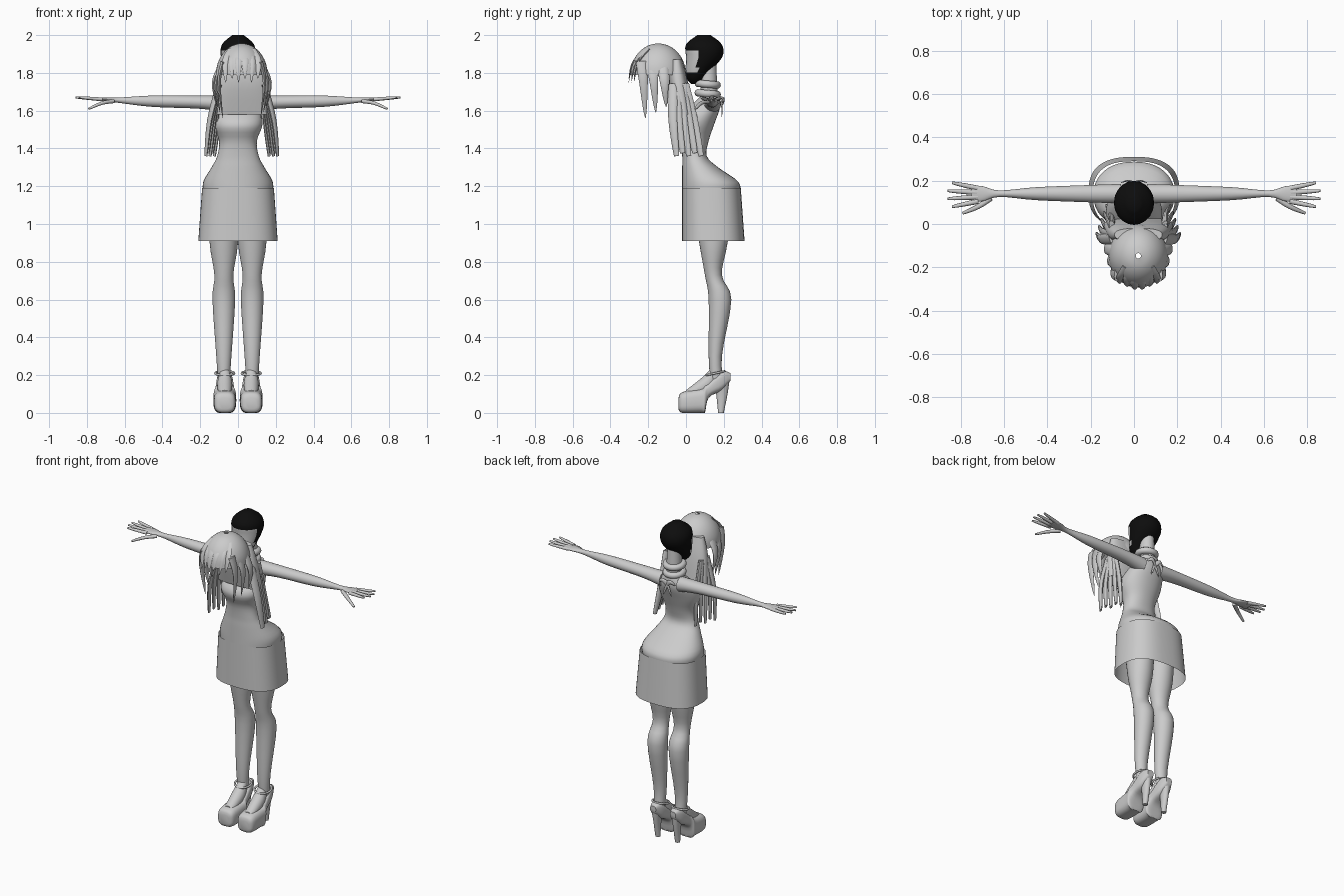
import bpy, bmesh, math
from mathutils import Vector

if "Cube" in bpy.data.objects:
    bpy.data.objects.remove(bpy.data.objects["Cube"])


def material(name, value):
    mat = bpy.data.materials.new(name)
    mat.use_nodes = True
    color = (value, value, value, 1)
    mat.diffuse_color = color
    mat.node_tree.nodes["Principled BSDF"].inputs["Base Color"].default_value = color
    return mat


GREY = material("soft grey", 0.6)
BLACK = material("hair black", 0.004)


def shade(ob, *mats):
    for mat in mats:
        ob.data.materials.append(mat)
    bpy.ops.object.select_all(action='DESELECT')
    ob.select_set(True)
    bpy.context.view_layer.objects.active = ob
    bpy.ops.object.shade_smooth_by_angle(angle=math.radians(50))


def smooth_path(rows, steps=4):
    """Catmull-Rom interpolation through rows of numbers."""
    path = []
    for i in range(len(rows) - 1):
        before, start = rows[max(i - 1, 0)], rows[i]
        end, after = rows[i + 1], rows[min(i + 2, len(rows) - 1)]
        for k in range(steps):
            t = k / steps
            path.append([q + t / 2 * (r - p + t * (2*p - 5*q + 4*r - s + t * (3*(q - r) + s - p)))
                         for p, q, r, s in zip(before, start, end, after)])
    return path + [list(rows[-1])]


def skin(name, rings, caps=True, mats=(GREY,)):
    """Mesh object bridging a list of closed rings."""
    bm = bmesh.new()
    rings = [[bm.verts.new(point) for point in ring] for ring in rings]
    count = len(rings[0])
    for low, high in zip(rings, rings[1:]):
        for i in range(count):
            j = (i + 1) % count
            bm.faces.new((low[i], low[j], high[j], high[i]))
    if caps:
        bm.faces.new(rings[0])
        bm.faces.new(rings[-1])
    bmesh.ops.recalc_face_normals(bm, faces=bm.faces)
    mesh = bpy.data.meshes.new(name)
    bm.to_mesh(mesh)
    bm.free()
    ob = bpy.data.objects.new(name, mesh)
    bpy.context.collection.objects.link(ob)
    shade(ob, *mats)
    return ob


def loft(name, axis, rows, middle=0, power=2, side=1, count=32, **options):
    """Each row: position on the axis, half width about the middle, then low and high edge."""
    rings = []
    for along, half, low, high in smooth_path(rows):
        ring = []
        for i in range(count):
            turn = math.tau * i / count
            c, s = (math.copysign(abs(f) ** (2 / power), f)
                    for f in (math.cos(turn), math.sin(turn)))
            u = middle + half * c
            v = (low + high + (high - low) * s) / 2
            x, y, z = {"x": (along, u, v), "y": (u, along, v), "z": (u, v, along)}[axis]
            ring.append((x * side, y, max(z, 0)))
        rings.append(ring)
    return skin(name, rings, **options)


def strand(name, points, width, across, flatness=0.4, taper=0.95, count=10):
    """Lock or finger along a path, widest across one direction and narrowing to its tip."""
    path = [Vector(point) for point in smooth_path(points)]
    last = len(path) - 1
    rings = []
    for i, point in enumerate(path):
        tangent = (path[min(i + 1, last)] - path[max(i - 1, 0)]).normalized()
        wide = Vector(across)
        wide = (wide - tangent * wide.dot(tangent)).normalized()
        thin = tangent.cross(wide) * flatness
        radius = width * (1 - taper * (i / last) ** 2)
        turns = [math.tau * k / count for k in range(count)]
        rings.append([point + radius * (wide * math.cos(a) + thin * math.sin(a)) for a in turns])
    skin(name, rings)


def torus(name, location, major, minor, tilt):
    bpy.ops.mesh.primitive_torus_add(major_radius=major, minor_radius=minor, location=location,
                                     rotation=(math.radians(tilt), 0, 0),
                                     major_segments=32, minor_segments=10)
    ob = bpy.context.object
    ob.name = name
    shade(ob, GREY)


# Torso, open skirt and neck
loft("torso", "z", [(1.15, .18, -.02, .28), (1.22, .185, -.02, .28), (1.3, .14, -.02, .17),
                    (1.36, .11, -.02, .11), (1.44, .1, -.03, .12), (1.53, .13, -.06, .15),
                    (1.62, .11, .02, .18), (1.69, .05, .09, .17)], power=2.2, count=40)
loft("skirt", "z", [(.91, .21, -.02, .31), (1.19, .19, -.02, .29)],
     power=2.6, count=48, caps=False)
loft("neck", "z", [(1.62, .05, .08, .17), (1.85, .04, .07, .16)])

# Rolled collar
for name, height in (("collar_lower_roll", 1.69), ("collar_upper_roll", 1.74)):
    torus(name, (0, .115, height), .05, .02, -5)

# Head: black hair and beard around an open face
head = loft("head", "z", [(1.74, .02, .03, .08), (1.78, .06, 0, .1), (1.88, .09, 0, .19),
                          (1.95, .085, 0, .19), (2, .03, .06, .13)],
            count=20, mats=(BLACK, GREY))
for face in head.data.polygons:
    if face.center.y < .06 and 1.81 < face.center.z < 1.91:
        face.material_index = 1

for s, label in ((1, "left"), (-1, "right")):
    # Ribbon at the nape
    strand(f"{label}_bow_loop", [(0, .19, 1.64), (s * .03, .2, 1.66), (s * .06, .19, 1.64)],
           .015, (0, 0, 1))
    strand(f"{label}_bow_tail", [(0, .19, 1.64), (s * .03, .19, 1.56)], .01, (1, 0, 0))

    # Arm with palm, fingers and thumb
    loft(f"{label}_arm", "x", [(.06, .045, 1.59, 1.68), (.2, .04, 1.61, 1.68),
                               (.45, .03, 1.62, 1.68), (.62, .015, 1.64, 1.67),
                               (.7, .035, 1.65, 1.67), (.75, .035, 1.65, 1.67)],
         middle=.14, side=s)
    for i in range(4):
        spread = i - 1.5
        root = Vector((s * .72, .135 + spread * .02, 1.66))
        reach = Vector((s * (.15 - abs(spread) * .02), spread * .017, .01))
        strand(f"{label}_finger_{i + 1}", [root, root + reach], .012, (0, 1, 0), .85, .5)
    strand(f"{label}_thumb", [(s * .66, .12, 1.65), (s * .72, .08, 1.64), (s * .79, .05, 1.61)],
           .013, (0, 1, 0), .85, .5)

    # Leg
    loft(f"{label}_leg", "z", [(.15, .03, .13, .2), (.3, .04, .12, .19), (.6, .06, .12, .24),
                               (.73, .05, .1, .19), (.9, .075, .07, .22), (1.16, .08, .03, .25)],
         middle=.075, side=s)

    # Foot inside the platform shoe
    loft(f"{label}_instep", "y", [(0, .03, .07, .12), (.1, .04, .09, .2), (.15, .03, .1, .26)],
         middle=.07, side=s)
    loft(f"{label}_shoe", "y", [(-.04, .03, .02, .08), (-.02, .055, 0, .11), (.08, .06, 0, .13),
                                (.1, .06, 0, .15), (.12, .05, .08, .16), (.19, .04, .12, .22),
                                (.235, .02, .17, .21)], middle=.07, power=3, side=s)
    loft(f"{label}_heel", "z", [(0, .015, .17, .2), (.1, .02, .16, .22), (.17, .03, .15, .23)],
         middle=.07, side=s)
    torus(f"{label}_ankle_strap", (s * .07, .155, .21), .05, .006, 12)

# Long wig held in front: domed cap open below, then the rear fall
MID, CROWN, BASE = .02, -.147, 1.79
dome = []
for degrees in range(0, 90, 17):
    rise, reach = math.sin(math.radians(degrees)), math.cos(math.radians(degrees))
    dome.append((BASE + .166 * rise, .137 * reach, CROWN - .147 * reach, CROWN + .147 * reach))
loft("wig_cap", "z", dome, middle=MID, count=40, caps=False)
loft("wig_back", "z", [(1.58, .16, -.05, .03), (1.75, .14, -.09, .01), (1.87, .11, -.08, -.02)],
     middle=MID, power=2.6)

# Fringe
for i in range(6):
    x = (i - 2.5) * .034
    bulge = abs(x) * .4
    strand(f"fringe_lock_{i + 1}", [(MID + x * .6, -.2, 1.92), (MID + x, bulge - .285, 1.86),
                                    (MID + x, bulge - .31, 1.75 + .02 * (i % 2))],
           .025, (1, 0, 0), .3)

# Side locks and long ends
for s, label in ((1, "left"), (-1, "right")):
    for i in range(3):
        y = .055 * i - .235
        out = MID + s * (.12 + .015 * i)
        strand(f"{label}_side_lock_{i + 1}", [(MID + s * .1, y, 1.86), (out, y + .01, 1.75),
                                              (out - s * .02, y + .02, 1.56 + .03 * i)],
               .03, (0, 1, 0))
    for i in range(5):
        back = i / 4
        y = .06 * back - .07
        out = MID + s * (.19 - .045 * back)
        strand(f"{label}_long_lock_{i + 1}", [(MID + s * .12, y, 1.74),
                                              (out - s * .02, y + .05 * back, 1.55),
                                              (out, y + .02 + .07 * back, 1.36 + .015 * (i % 2))],
               .028, (s * .35, 1, 0), .5, .5)
